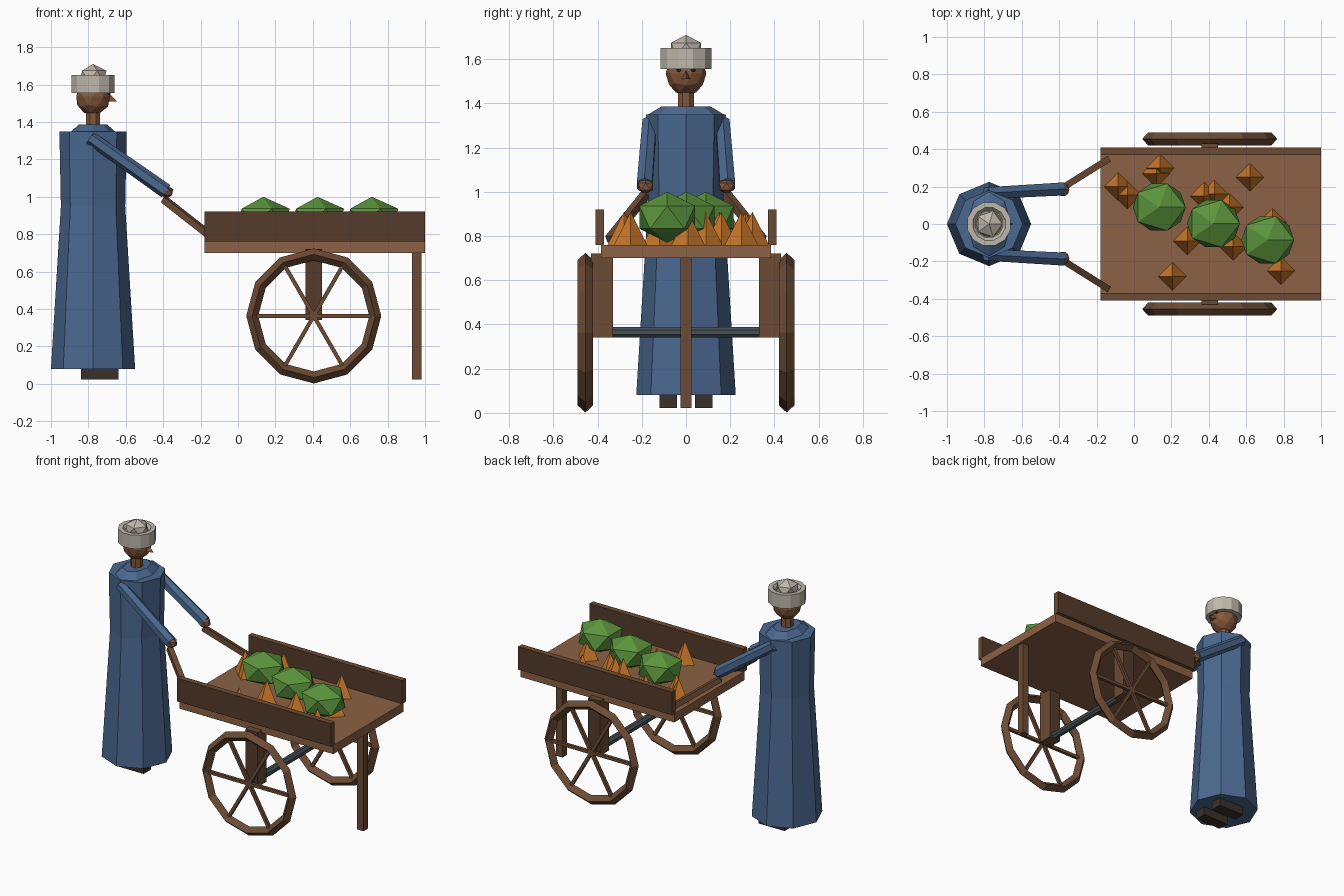
import bpy, bmesh, math
from mathutils import Vector, Matrix

cube = bpy.data.objects.get("Cube")
if cube:
    bpy.data.objects.remove(cube, do_unlink=True)


def material(name, rgb):
    m = bpy.data.materials.new(name)
    m.use_nodes = True
    m.diffuse_color = (*rgb, 1)
    m.node_tree.nodes["Principled BSDF"].inputs["Base Color"].default_value = (*rgb, 1)
    return m


BLUE = material("robe blue", (.07, .14, .28))
SKIN = material("brown skin", (.235, .10, .045))
CLOTH = material("pale cloth", (.52, .48, .41))
SHOE = material("dark leather", (.042, .03, .023))
PLANK = material("light wood", (.26, .12, .058))
WOOD = material("medium wood", (.15, .07, .034))
DARK = material("dark wood", (.092, .043, .024))
IRON = material("grey iron", (.06, .08, .09))
GREEN = material("melon green", (.105, .30, .045))
ORANGE = material("orange", (.60, .19, .022))


def finish(name, bm, *mats):
    bmesh.ops.recalc_face_normals(bm, faces=bm.faces)
    mesh = bpy.data.meshes.new(name)
    bm.to_mesh(mesh)
    bm.free()
    for m in mats:
        mesh.materials.append(m)
    ob = bpy.data.objects.new(name, mesh)
    bpy.context.collection.objects.link(ob)
    return ob


def box(name, lo, hi, *mats):
    lo, hi = Vector(lo), Vector(hi)
    bm = bmesh.new()
    bmesh.ops.create_cube(bm, size=1, matrix=Matrix.LocRotScale((lo + hi) / 2, None, hi - lo))
    if len(mats) > 1:  # broad side faces take the second colour
        bm.normal_update()
        for f in bm.faces:
            f.material_index = int(abs(f.normal.y) > .5)
    return finish(name, bm, *mats)


def rod(name, a, b, r1, r2, sides, mat, spin=0):
    """Straight prism or cone from a to b."""
    a, b = Vector(a), Vector(b)
    d = b - a
    turn = d.to_track_quat('Z', 'Y').to_matrix().to_4x4()
    place = Matrix.Translation((a + b) / 2) @ turn @ Matrix.Rotation(spin, 4, 'Z')
    bm = bmesh.new()
    bmesh.ops.create_cone(bm, cap_ends=True, segments=sides, radius1=r1, radius2=r2,
                          depth=d.length, matrix=place)
    return finish(name, bm, mat)


def ball(name, at, scale, level, mat):
    bm = bmesh.new()
    bmesh.ops.create_icosphere(bm, subdivisions=level, radius=1,
                               matrix=Matrix.LocRotScale(Vector(at), None, Vector(scale)))
    return finish(name, bm, mat)


def lathe(name, at, rings, sides, mat, spin=0, stretch=(1, 1), closed=False):
    """Turn (radius, height) points around z; open profiles get end caps."""
    bm = bmesh.new()
    loops = []
    for r, z in rings:
        loops.append([bm.verts.new((r * stretch[0] * math.cos(spin + i * math.tau / sides),
                                    r * stretch[1] * math.sin(spin + i * math.tau / sides), z))
                      for i in range(sides)])
    pairs = list(zip(loops, loops[1:] + loops[:1]))
    for p, q in pairs if closed else pairs[:-1]:
        for i in range(sides):
            j = (i + 1) % sides
            bm.faces.new((p[i], p[j], q[j], q[i]))
    if not closed:
        bm.faces.new(loops[0])
        bm.faces.new(loops[-1])
    ob = finish(name, bm, mat)
    ob.location = at
    return ob


# Figure: robe, shoulders, neck and head
X = -.775
lathe("robe", (X, 0, 0), [(.225, .08), (.172, .95), (.18, 1.35)], 8, BLUE)
lathe("shoulders", (X, 0, 0), [(.18, 1.345), (.11, 1.387)], 8, BLUE, stretch=(.68, 1))
rod("neck", (X, 0, 1.36), (X, 0, 1.47), .04, .04, 8, SKIN, math.pi / 8)
ball("head", (X, 0, 1.535), (.094, .092, .1), 2, SKIN)
rod("nose", (-.70, 0, 1.525), (-.645, 0, 1.51), .03, 0, 3, SKIN)

# Turban: rolled band with a domed crown
lathe("turban_band", (X, 0, 0), [(.02, 1.555), (.12, 1.555), (.12, 1.65), (.09, 1.65), (.075, 1.63),
                                 (.02, 1.63)], 12, CLOTH, math.pi / 12)
ball("turban_crown", (X, 0, 1.645), (.08, .08, .065), 1, CLOTH)

# Paired limbs, handles, boards and wheels
for side, s in (("left", 1), ("right", -1)):
    ball(side + "_eye", (-.688, s * .032, 1.55), (.008, .012, .008), 1, SHOE)
    box(side + "_shoe", (-.84, s * .08 - .04, .022), (-.64, s * .08 + .04, .1), SHOE)
    rod(side + "_arm", (-.79, s * .165, 1.315), (-.385, s * .187, 1.03), .036, .04, 6, BLUE)
    ball(side + "_hand", (-.38, s * .183, 1.025), (.038, .04, .036), 1, SKIN)
    rod(side + "_handle", (-.395, s * .185, .985), (-.14, s * .345, .785), .025, .025, 4,
        WOOD, math.pi / 4)
    box(side + "_side_board", (-.18, s * .39 - .02, .76), (1, s * .39 + .02, .92), WOOD, DARK)
    box(side + "_axle_bracket", (.36, s * .38 - .05, .34), (.45, s * .38 + .05, .72), WOOD, DARK)
    rim = lathe(side + "_wheel_rim", (.405, s * .455, .363),
                [(.361, 0), (.329, .035), (.297, 0), (.329, -.035)], 12, WOOD, closed=True)
    rim.rotation_euler.x = math.pi / 2
    for k in range(3):
        a = k * math.pi / 3
        d = Vector((math.cos(a), 0, math.sin(a))) * .31
        c = Vector((.405, s * .455, .363))
        rod(f"{side}_spoke_{k + 1}", c - d, c + d, .015, .015, 4, WOOD, math.pi / 4)

# Cart bed, axle and prop leg
box("cart_bed", (-.18, -.385, .7), (1, .385, .76), PLANK)
rod("axle", (.405, -.46, .365), (.405, .46, .365), .026, .026, 8, IRON, math.pi / 8)
box("prop_leg", (.93, -.025, .022), (.98, .025, .7), WOOD)

# Produce
for i in range(3):
    ball(f"melon_{i + 1}", (.135 + .29 * i, .09 - .0875 * i, .885), (.158, .148, .115), 1, GREEN)

spots = [(-.085, .2), (-.035, .155), (.14, .3), (.12, .27), (.62, .25), (.375, .15), (.43, .16),
         (.51, .09), (.285, -.09), (.205, -.28), (.53, -.12), (.74, .01), (.785, -.25)]
for i, (x, y) in enumerate(spots):
    rod(f"orange_root_{i + 1}", (x, y, .76), (x, y, .91), .075, 0, 4, ORANGE)
